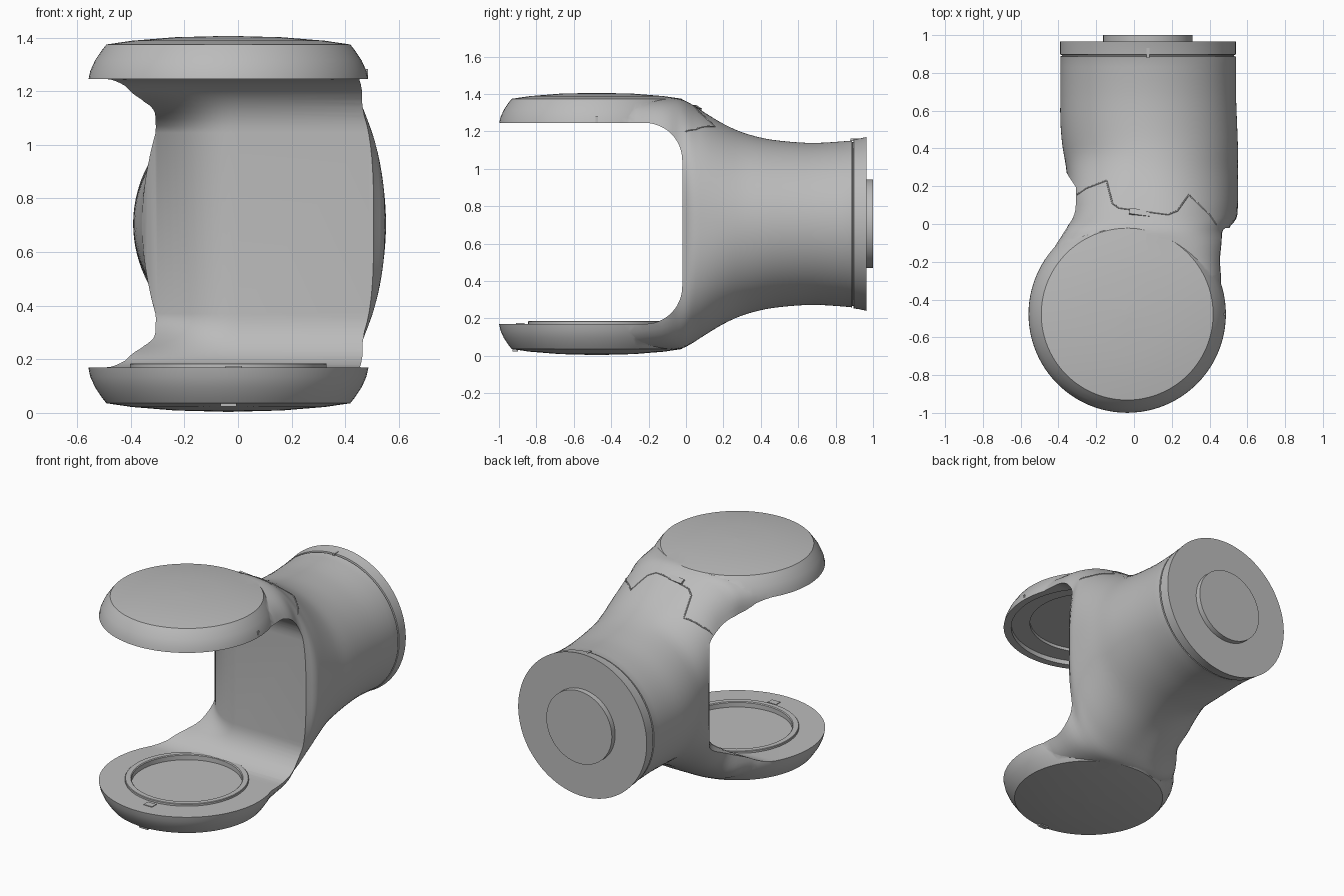
import bpy, bmesh, math
from mathutils import Vector
from mathutils.bvhtree import BVHTree

if "Cube" in bpy.data.objects:
    bpy.data.objects.remove(bpy.data.objects["Cube"], do_unlink=True)

GREY = (0.5, 0.5, 0.5, 1)
grey = bpy.data.materials.new("plain grey")
grey.use_nodes = True
grey.diffuse_color = GREY
grey.node_tree.nodes["Principled BSDF"].inputs["Base Color"].default_value = GREY

MID_Z = 0.705                         # height of the horizontal axis
DISC = Vector((-0.036, -0.477, 0))    # centre of both round plates
FLANGE = Vector((0.074, 0, MID_Z))    # centre of the rear flange


def make_object(name, bm):
    bmesh.ops.recalc_face_normals(bm, faces=bm.faces)
    mesh = bpy.data.meshes.new(name)
    bm.to_mesh(mesh)
    bm.free()
    obj = bpy.data.objects.new(name, mesh)
    bpy.context.collection.objects.link(obj)
    mesh.materials.append(grey)
    return obj


def select(obj):
    bpy.ops.object.select_all(action="DESELECT")
    obj.select_set(True)
    bpy.context.view_layer.objects.active = obj


def smooth(obj):
    select(obj)
    bpy.ops.object.shade_smooth_by_angle(angle=math.radians(32))


def skin(name, rings, closed=False):
    """Bridge equal rings of points; cap both ends or join them."""
    bm = bmesh.new()
    loops = [[bm.verts.new(p) for p in ring] for ring in rings]
    pairs = list(zip(loops, loops[1:]))
    if closed:
        pairs.append((loops[-1], loops[0]))
    else:
        bm.faces.new(loops[0])
        bm.faces.new(loops[-1])
    for a, b in pairs:
        for i in range(len(a)):
            j = (i + 1) % len(a)
            bm.faces.new((a[i], a[j], b[j], b[i]))
    return make_object(name, bm)


def lathe(name, profile, centre, axis="z", closed=False, sides=96):
    """Turn (radius, position) pairs about a z or y axis."""
    rings = []
    for r, h in profile:
        ring = []
        for k in range(sides):
            a = math.tau * k / sides
            c, s = r * math.cos(a), r * math.sin(a)
            ring.append(centre + Vector((c, s, h) if axis == "z" else (c, h, s)))
        rings.append(ring)
    return skin(name, rings, closed)


def box(name, centre, size):
    bm = bmesh.new()
    bmesh.ops.create_cube(bm, size=1)
    bmesh.ops.scale(bm, vec=size, verts=bm.verts)
    bmesh.ops.translate(bm, vec=centre, verts=bm.verts)
    return make_object(name, bm)


def boolean(target, tool, operation):
    mod = target.modifiers.new("cut", "BOOLEAN")
    mod.operation = operation
    mod.solver = "EXACT"
    mod.object = tool
    select(target)
    bpy.ops.object.modifier_apply(modifier=mod.name)
    bpy.data.objects.remove(tool, do_unlink=True)


def ease(t):
    t = max(0, min(1, t))
    return t * t * (3 - 2 * t)


# Arm sections: y, left edge, right edge, half height, squareness
stations = [
    (-0.4, -0.555, 0.485, 0.67, 6),
    (-0.3, -0.535, 0.485, 0.673, 6),
    (-0.2, -0.508, 0.492, 0.673, 5),
    (-0.1, -0.475, 0.505, 0.673, 4),
    (-0.03, -0.43, 0.5, 0.668, 3.3),
    (0.03, -0.4, 0.542, 0.64, 2.5),
    (0.1, -0.372, 0.55, 0.595, 2.3),
    (0.2, -0.355, 0.552, 0.535, 2.1),
    (0.3, -0.36, 0.55, 0.49, 2),
    (0.42, -0.38, 0.55, 0.457, 2),
    (0.55, -0.39, 0.545, 0.44, 2),
    (0.7, -0.39, 0.54, 0.433, 2),
    (0.88, -0.39, 0.54, 0.445, 2),
]


def catmull(a, b, c, d, t):
    return 0.5 * (2 * b + (c - a) * t + (2 * a - 5 * b + 4 * c - d) * t * t
                  + (3 * b - a - 3 * c + d) * t ** 3)


def arm_ring(y, left, right, half_z, power, sides=112):
    mid, half_x = (left + right) / 2, (right - left) / 2
    pinch = 0.05 * max(0, min(1, (0.15 - y) / 0.18))
    fuller = 0.8 * ease((y + 0.1) / 0.1) * ease((0.4 - y) / 0.25)
    ring = []
    for k in range(sides):
        a = math.tau * (k + 0.5) / sides
        c, s = math.cos(a), math.sin(a)
        n = power + fuller * ease(-3 * c)     # fuller left flank
        r = (abs(c) ** n + abs(s) ** n) ** (-1 / n)
        x, z = mid + half_x * r * c, half_z * r * s
        if c < 0:   # waisted flank of the column
            x += pinch * min(1, -2 * c) * ease((0.6 - abs(z)) / 0.2)
        ring.append((x, y, MID_Z + z))
    return ring


rows = []
last = len(stations) - 1
for i in range(last):
    near = [stations[max(0, min(last, i + k))] for k in (-1, 0, 1, 2)]
    for step in range(3):
        rows.append([catmull(*values, step / 3) for values in zip(*near)])
rows.append(stations[-1])
# Seam groove and rear flange lip
for y, radius, side in ((0.887, 0.447, 0.465), (0.889, 0.438, 0.455),
                        (0.895, 0.438, 0.455), (0.897, 0.452, 0.465),
                        (0.93, 0.457, 0.465), (0.965, 0.465, 0.465)):
    rows.append((y, FLANGE.x - side, FLANGE.x + side, radius, 2))
body = skin("fork_body", [arm_ring(*row) for row in rows])

# Rounded drum that supplies both round plates
edge = [(0.01, 0.004), (0.2, 0.009), (0.36, 0.022), (0.455, 0.036),
        (0.471, 0.056), (0.497, 0.095), (0.515, 0.135), (0.523, 0.172)]
upper = [(r, 2 * MID_Z - h) for r, h in reversed(edge)]
boolean(body, lathe("drum", edge + upper, DISC), "UNION")

# Open gap of the fork: filleted corners, curving back on the left side
gap = [(-1.3, 0.17)]
for centre_z, start in ((0.37, -90), (1.045, 0)):
    for k in range(13):
        a = math.radians(start + 7.5 * k)
        gap.append((-0.22 + 0.2 * math.cos(a), centre_z + 0.2 * math.sin(a)))
gap.append((-1.3, 1.245))
slices = []
for x in [1] + [-0.03 * k for k in range(13)] + [-1]:
    sweep = 2.3 * min(0.36, max(0, -x)) ** 2
    slices.append([(x, y + sweep * ease((0.5 - abs(z - MID_Z)) / 0.17), z)
                   for y, z in gap])
boolean(body, skin("gap", slices), "DIFFERENCE")

# Recesses in the facing sides of the plates: radius, bottom, top, rear limit
for radius, low, high, stop in ((0.475, 1.24, 1.275, -0.19),
                                (0.36, 1.24, 1.295, -0.19), (0.33, 0.15, 0.3, -0.147)):
    recess = lathe("recess", [(radius, low), (radius, high)], DISC)
    boolean(recess, box("trim", (0, stop + 0.5, MID_Z), (2, 1, 2)), "DIFFERENCE")
    boolean(body, recess, "DIFFERENCE")
smooth(body)

# Raised locating ring on the lower plate
smooth(lathe("lower_ring", [(0.367, 0.15), (0.367, 0.182), (0.364, 0.185),
                            (0.333, 0.185), (0.328, 0.18), (0.328, 0.15)],
             DISC, closed=True))

# Hub on the rear flange
smooth(lathe("rear_hub", [(0.237, 0.95), (0.237, 1.0)], FLANGE, axis="y"))

# Small tabs and latches
box("lower_plate_tab", DISC + Vector((0.02, -0.41, 0.171)), (0.06, 0.045, 0.006))
box("underside_tab", DISC + Vector((0, -0.435, 0.029)), (0.06, 0.03, 0.012))
box("upper_rim_mark", DISC + Vector((0.517, 0, 1.265)), (0.008, 0.014, 0.035))
box("flange_mark", FLANGE + Vector((0, 0.92, 0.45)), (0.014, 0.08, 0.014))

# Cover seam lying on top of the neck
tree = BVHTree.FromObject(body, bpy.context.evaluated_depsgraph_get())


def drop(x, y):
    return tree.ray_cast(Vector((x, y, 3)), Vector((0, 0, -1)))[0]


path = [(-0.33, 0.135), (-0.25, 0.19), (-0.145, 0.23), (-0.115, 0.11), (-0.08, 0.085),
        (0.18, 0.05), (0.23, 0.07), (0.29, 0.155), (0.4, 0.05), (0.44, -0.01)]
points = []
for (x0, y0), (x1, y1) in zip(path, path[1:]):
    for k in range(8):
        hit = drop(x0 + (x1 - x0) * k / 8, y0 + (y1 - y0) * k / 8)
        if hit and hit.z > 1.05:
            points.append(hit)
curve = bpy.data.curves.new("neck_seam", "CURVE")
curve.dimensions = "3D"
curve.bevel_depth = 0.004
curve.bevel_resolution = 1
spline = curve.splines.new("POLY")
spline.points.add(len(points) - 1)
for target, point in zip(spline.points, points):
    target.co = (*point, 1)
curve.materials.append(grey)
seam = bpy.data.objects.new("neck_seam", curve)
bpy.context.collection.objects.link(seam)
select(seam)
bpy.ops.object.convert(target="MESH")

latch = box("neck_latch", (0, 0, 0), (0.11, 0.035, 0.012))
latch.location = drop(0.03, 0.06)
latch.rotation_euler = (math.radians(-32), 0, math.radians(-8))
